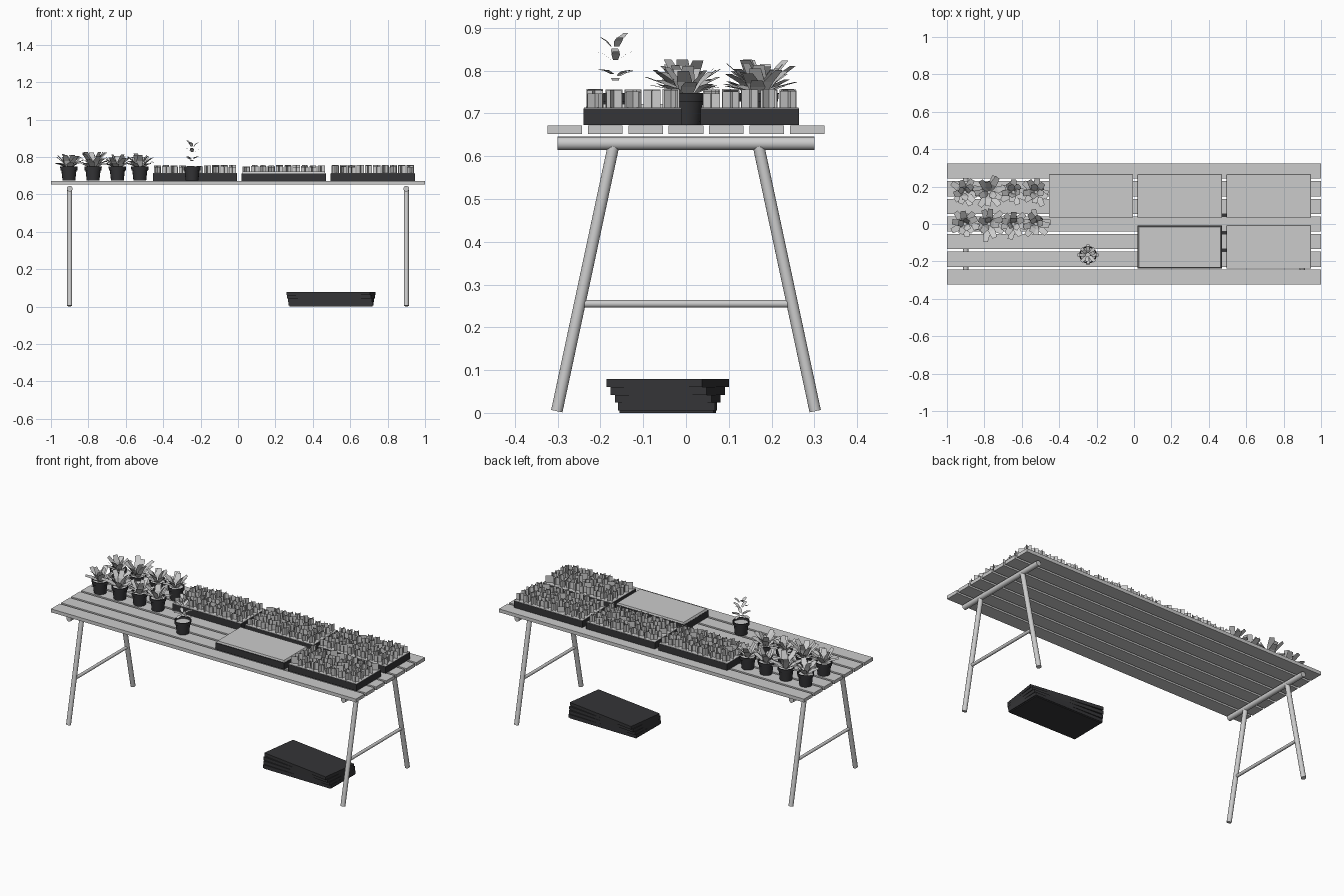
import bpy, bmesh, math, random
from mathutils import Vector, Matrix

if "Cube" in bpy.data.objects:
    bpy.data.objects.remove(bpy.data.objects["Cube"])

random.seed(4)
dark = bpy.data.materials.new("dark_plastic")
dark.diffuse_color = (0.035, 0.035, 0.038, 1)
dark.use_nodes = True
dark.node_tree.nodes["Principled BSDF"].inputs["Base Color"].default_value = dark.diffuse_color


def make(name, bm, mat=None, smooth=False):
    me = bpy.data.meshes.new(name)
    bm.to_mesh(me)
    bm.free()
    ob = bpy.data.objects.new(name, me)
    bpy.context.collection.objects.link(ob)
    if mat:
        me.materials.append(mat)
    if smooth:
        bpy.context.view_layer.objects.active = ob
        ob.select_set(True)
        bpy.ops.object.shade_smooth_by_angle(angle=math.radians(35))
        ob.select_set(False)
    return ob


def box(name, centre, size, mat=None, turn=0, taper=1.0):
    bm = bmesh.new()
    bmesh.ops.create_cube(bm, size=1)
    for v in bm.verts:
        if v.co.z < 0:
            v.co.x *= taper
            v.co.y *= taper
    m = Matrix.Translation(centre) @ Matrix.Rotation(turn, 4, 'Z') @ Matrix.Diagonal((*size, 1))
    bmesh.ops.transform(bm, matrix=m, verts=bm.verts)
    return make(name, bm, mat)


def rod(name, a, b, r):
    a, b = Vector(a), Vector(b)
    d = b - a
    bm = bmesh.new()
    bmesh.ops.create_cone(bm, cap_ends=True, segments=16, radius1=r, radius2=r, depth=d.length)
    m = Matrix.Translation((a + b) / 2) @ d.to_track_quat('Z', 'Y').to_matrix().to_4x4()
    bmesh.ops.transform(bm, matrix=m, verts=bm.verts)
    return make(name, bm, None, True)


def strip(bm, points, side, widths):
    # ribbon of quads along points, spread along side
    rows = [(bm.verts.new(p - side * w / 2), bm.verts.new(p + side * w / 2))
            for p, w in zip(points, widths)]
    for (a, b), (c, d) in zip(rows, rows[1:]):
        bm.faces.new((a, b, d, c))


def leaf(bm, base, heading, rise, length, width, droop=0.35):
    out = Vector((math.cos(heading), math.sin(heading), 0))
    side = Vector((-out.y, out.x, 0))
    up = Vector((0, 0, 1))
    p1 = base + (out * math.cos(rise) + up * math.sin(rise)) * length * 0.5
    p2 = p1 + (out * math.cos(rise - droop) + up * math.sin(rise - droop)) * length * 0.5
    strip(bm, (base, p1, p2), side, (width * 0.6, width, width * 0.75))


# table top slats
for i in range(7):
    box("slat", (0, (i - 3) * 0.0944, 0.662), (2, 0.081, 0.02))

# trestles
for x in (-0.9, 0.9):
    rod("trestle_top_bar", (x, -0.3, 0.63), (x, 0.3, 0.63), 0.0155)
    rod("trestle_rail", (x, -0.237, 0.255), (x, 0.237, 0.255), 0.009)
    for s in (-1, 1):
        rod("trestle_leg", (x, s * 0.17, 0.622), (x, s * 0.302, 0.004), 0.0135)


def seed_tray(x, y, planted=True):
    box("seed_tray", (x, y, 0.692), (0.45, 0.23, 0.039), dark)
    if not planted:
        box("tray_lid", (x, y, 0.7165), (0.435, 0.215, 0.011), None, 0, 1.03)
        return
    box("tray_soil", (x, y, 0.712), (0.448, 0.228, 0.003))
    # crossed upright leaf cards
    bm = bmesh.new()
    for i in range(10):
        for j in range(5):
            c = Vector((x + (i - 4.5) * 0.0445, y + (j - 2) * 0.0445, 0.713))
            ang = random.uniform(0, math.pi)
            h = random.uniform(0.032, 0.044)
            for k in range(2):
                a = ang + k * math.pi / 2
                strip(bm, (c, c + Vector((0, 0, h))),
                      Vector((math.cos(a), math.sin(a), 0)), (0.04, 0.04))
    make("seedlings", bm)


for x in (-0.23, 0.245, 0.72):
    seed_tray(x, 0.149)
seed_tray(0.245, -0.124, False)
seed_tray(0.72, -0.124)


def pot(x, y):
    profile = [(0, 0), (0.034, 0), (0.040, 0.055), (0.045, 0.055),
               (0.047, 0.075), (0.042, 0.075), (0.040, 0.062)]
    bm = bmesh.new()
    vs = [bm.verts.new((r, 0, z)) for r, z in profile]
    es = [bm.edges.new(p) for p in zip(vs, vs[1:])]
    bmesh.ops.spin(bm, geom=vs + es, cent=(0, 0, 0), axis=(0, 0, 1),
                   angle=math.tau, steps=16, use_merge=False)
    bmesh.ops.remove_doubles(bm, verts=bm.verts, dist=1e-5)
    bmesh.ops.recalc_face_normals(bm, faces=bm.faces)
    bmesh.ops.translate(bm, vec=(x, y, 0.673), verts=bm.verts)
    make("plant_pot", bm, dark, True)
    bm = bmesh.new()
    bmesh.ops.create_circle(bm, cap_ends=True, segments=16, radius=0.041)
    bmesh.ops.translate(bm, vec=(x, y, 0.737), verts=bm.verts)
    make("pot_soil", bm)


# bushy potted plants: three rings of broad leaves
for x, size in ((-0.904, 0.9), (-0.775, 1.12), (-0.645, 0.9), (-0.525, 0.9)):
    for y in (0.0, 0.17):
        pot(x, y)
        bm = bmesh.new()
        turn = random.uniform(0, 6)
        for n, rise, length in ((5, 0.6, 0.085), (5, 1.0, 0.092), (3, 1.3, 0.088)):
            for i in range(n):
                a = turn + math.tau * i / n + random.uniform(-0.2, 0.2)
                base = Vector((x + 0.008 * math.cos(a), y + 0.008 * math.sin(a), 0.738))
                leaf(bm, base, a, rise + random.uniform(-0.15, 0.15),
                     length * size * random.uniform(0.9, 1.1), 0.036, 0.3)
            turn += 0.7
        make("leafy_plant", bm)

# small plant with sparse tiers of leaves
pot(-0.246, -0.165)
bm = bmesh.new()
for k, (z, rise, length) in enumerate(((0.785, 0.05, 0.046), (0.79, 0.4, 0.042),
                                      (0.83, 0.65, 0.042), (0.862, 0.85, 0.034))):
    n = 4 if k < 3 else 3
    for i in range(n):
        a = k * 0.8 + math.tau * i / n
        base = Vector((-0.246 + 0.01 * math.cos(a), -0.165 + 0.01 * math.sin(a),
                       z + random.uniform(-0.006, 0.004)))
        leaf(bm, base, a, rise, length, 0.02, 0.3)
make("sparse_plant", bm)

# fanned stack of spare trays on the ground
for i, deg in enumerate((-0.7, -2.7, -5.4, -8)):
    box("spare_tray", (0.4975, -0.043, 0.0145 + i * 0.0185), (0.45, 0.226, 0.0185),
        dark, math.radians(deg))
# lowest base plate touching the ground
box("spare_tray_base", (0.4975, -0.043, 0.003), (0.44, 0.22, 0.006), dark, math.radians(-0.7))
